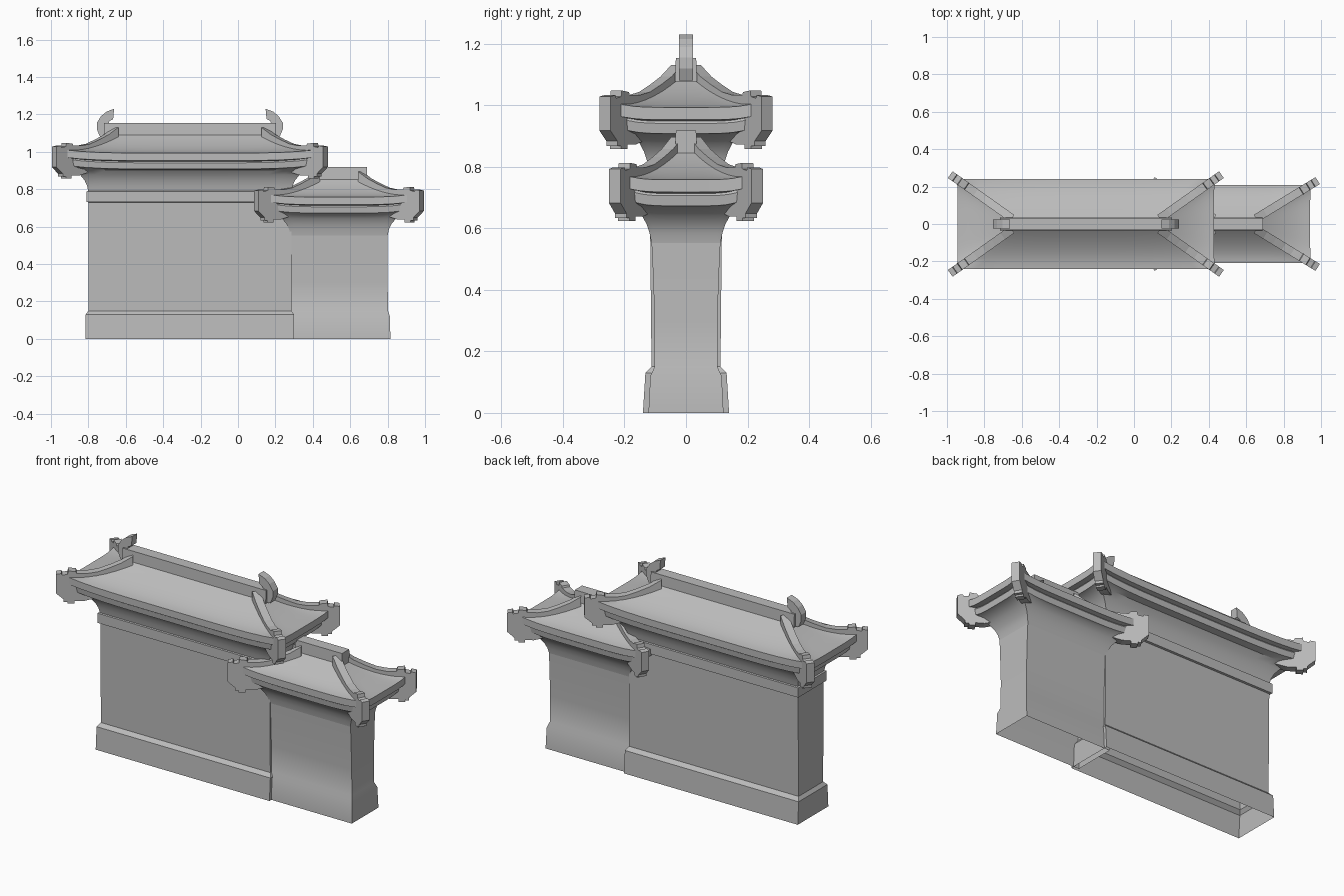
import bpy, math
from mathutils import Vector

cube = bpy.data.objects.get("Cube")
if cube:
    bpy.data.objects.remove(cube)

stone = bpy.data.materials.new("grey stone")
stone.use_nodes = True
grey = (0.5, 0.5, 0.5, 1)
stone.diffuse_color = grey
stone.node_tree.nodes["Principled BSDF"].inputs["Base Color"].default_value = grey


def make(name, verts, faces, smooth=False):
    mesh = bpy.data.meshes.new(name)
    mesh.from_pydata(verts, [], faces)
    mesh.materials.append(stone)
    ob = bpy.data.objects.new(name, mesh)
    bpy.context.collection.objects.link(ob)
    bpy.ops.object.select_all(action='DESELECT')
    ob.select_set(True)
    bpy.context.view_layer.objects.active = ob
    if smooth:
        bpy.ops.object.shade_smooth_by_angle(angle=math.radians(35))
    return ob


def loft(name, cx, rings, n=1, smooth=False, cap=True):
    """Stack rectangular rings (half x, half y, z, corner lift), bottom to top."""
    verts, faces = [], []
    corners = [(-1, -1), (1, -1), (1, 1), (-1, 1)]
    for hx, hy, z, lift in rings:
        for i, a in enumerate(corners):
            b = corners[(i + 1) % 4]
            for k in range(n):
                u = a[0] + (b[0] - a[0]) * k / n
                v = a[1] + (b[1] - a[1]) * k / n
                near = min(abs(u), abs(v)) ** 5
                out = 1 + 0.4 * lift * near
                verts.append((cx + u * hx * out, v * hy * out, z + lift * near))
    m = 4 * n
    for r in range(len(rings) - 1):
        for k in range(m):
            j = (k + 1) % m
            faces.append((r * m + k, r * m + j, (r + 1) * m + j, (r + 1) * m + k))
    if cap:
        faces.append(tuple(range((len(rings) - 1) * m, len(rings) * m)))
    return make(name, verts, faces, smooth)


def plate(name, outline, place, side):
    """Extrude a flat outline to both sides; place maps (a, b) to space."""
    n = len(outline)
    pts = [place(a, b) for a, b in outline]
    verts = [p - side for p in pts] + [p + side for p in pts]
    faces = [tuple(range(n))[::-1], tuple(range(n, 2 * n))]
    faces += [(k, (k + 1) % n, (k + 1) % n + n, k + n) for k in range(n)]
    ob = make(name, verts, faces)
    import_normals(ob)
    return ob


def import_normals(ob):
    bpy.ops.object.mode_set(mode='EDIT')
    bpy.ops.mesh.select_all(action='SELECT')
    bpy.ops.mesh.normals_make_consistent(inside=False)
    bpy.ops.object.mode_set(mode='OBJECT')


# Stepped hip ridge: fraction from tip to main ridge, height above the eave
HIP = [(0, .035), (.07, .04), (.08, .03), (.15, .035), (.16, .055), (.26, .05),
       (.27, .04), (.41, .04), (.55, .05), (.7, .073), (.85, .1), (1, .138),
       (1, .06), (.6, -.02), (.55, -.1), (.36, -.12), (.24, -.12), (.24, -.135),
       (.15, -.135), (.15, -.125), (.1, -.125), (.1, -.11), (0, -.075)]


def roof(name, cx, eave, wx, wy, hy, ridge):
    """Flared soffit, layered eaves, concave hip slopes, ridge and hips."""
    hx = wx + 0.142
    rings = [(wx, wy, eave - .205, 0), (wx + .006, wy + .006, eave - .175, 0),
             (wx + .02, wy + .016, eave - .145, 0),
             (wx + .045, wy + .032, eave - .115, 0),
             (wx + .08, wy + .055, eave - .09, .005),
             (hx - .03, hy - .025, eave - .085, .02),
             (hx - .025, hy - .02, eave - .052, .02),
             (hx - .03, hy - .025, eave - .045, .02),
             (hx, hy, eave - .04, .02)]
    for i in range(9):
        t = i / 8
        rings.append((hx + (wx - .148 - hx) * t, hy + (.02 - hy) * t,
                      eave + .11 * t ** 1.7, .02 * (1 - t) ** 2))
    loft(name + "_roof", cx, rings, 14, True)
    top = eave + .16
    loft(name + "_ridge", cx, [(ridge, .036, top - .075, 0), (ridge, .033, top, 0)])
    tip, end = Vector((wx + .182, hy + .024)), Vector((wx - .148, .03))
    for sx in (-1, 1):
        for sy in (-1, 1):
            d = Vector(((end.x - tip.x) * sx, (end.y - tip.y) * sy, 0))
            side = Vector((-d.y, d.x, 0)).normalized() * .022
            start = Vector((cx + tip.x * sx, tip.y * sy, eave))
            plate(name + "_hip", HIP, lambda f, z: start + d * f + Vector((0, 0, z)), side)


# Walls with plinths
MAIN_X, SIDE_X = -0.2575, 0.54
loft("main_wall", MAIN_X, [(.557, .14, 0, 0), (.557, .132, .13, 0), (.543, .112, .15, 0),
                           (.543, .118, .73, 0), (.553, .13, .732, 0),
                           (.553, .13, .788, 0), (.543, .12, .79, 0)])
loft("side_wall", SIDE_X, [(.275, .122, 0, 0), (.272, .116, .12, 0), (.262, .102, .15, 0),
                           (.26, .102, .3, 0), (.26, .107, .45, 0), (.26, .112, .555, 0)],
     1, True)

# Roofs
roof("main", MAIN_X, .993, .543, .12, .24, .46)
roof("side", SIDE_X, .758, .26, .112, .208, .15)

# Upswept ridge ornaments
FIN = [(.39, 1.08), (.48, 1.08), (.497, 1.12), (.497, 1.155), (.475, 1.19),
       (.445, 1.215), (.405, 1.23), (.41, 1.175), (.43, 1.165), (.435, 1.15), (.4, 1.14)]
for s in (-1, 1):
    plate("ridge_ornament", FIN, lambda a, z: Vector((MAIN_X + s * a, 0, z)),
          Vector((0, .023, 0)))
